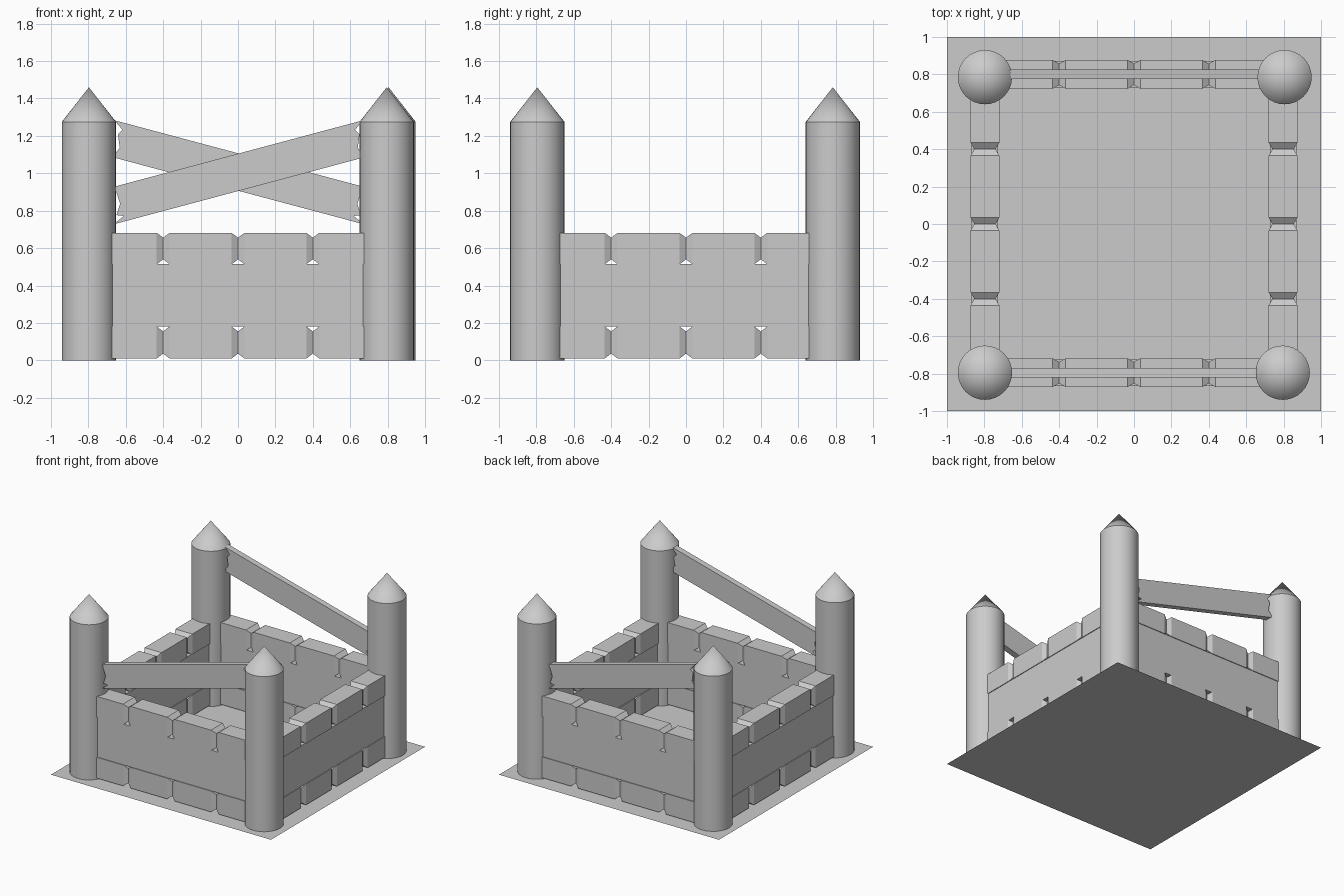
import bpy, bmesh, math
from mathutils import Matrix

if "Cube" in bpy.data.objects:
    bpy.data.objects.remove(bpy.data.objects["Cube"])


def make_object(name, bm, smooth=False):
    bmesh.ops.recalc_face_normals(bm, faces=bm.faces)
    mesh = bpy.data.meshes.new(name)
    bm.to_mesh(mesh)
    bm.free()
    ob = bpy.data.objects.new(name, mesh)
    bpy.context.collection.objects.link(ob)
    if smooth:
        bpy.context.view_layer.objects.active = ob
        ob.select_set(True)
        bpy.ops.object.shade_smooth_by_angle(angle=math.radians(35))
        ob.select_set(False)
    return ob


def add_box(bm, x0, x1, thick, z0, z1):
    m = Matrix.Translation(((x0 + x1) / 2, 0, (z0 + z1) / 2)) @ \
        Matrix.Diagonal((x1 - x0, thick, z1 - z0, 1))
    bmesh.ops.create_cube(bm, size=1, matrix=m)


# Stone block: box whose two end faces are chamfered all round
def add_block(bm, x0, x1, thick, z0, z1, run=0.035, dy=0.02, dz=0.026):
    rings = []
    for x, s in ((x0, 1), (x0 + run, 0), (x1 - run, 0), (x1, 1)):
        y, lo, hi = thick / 2 - s * dy, z0 + s * dz, z1 - s * dz
        rings.append([bm.verts.new((x, a, b)) for a, b in
                      ((-y, lo), (y, lo), (y, hi), (-y, hi))])
    for a, b in zip(rings, rings[1:]):
        for i in range(4):
            j = (i + 1) % 4
            bm.faces.new((a[i], a[j], b[j], b[i]))
    bm.faces.new(rings[0])
    bm.faces.new(rings[-1])


# Ground slab
bm = bmesh.new()
bmesh.ops.create_grid(bm, x_segments=1, y_segments=1, size=1)
make_object("base_plate", bm)

# Pointed corner posts
posts = {"front_left": (-0.797, -0.795), "front_right": (0.795, -0.795),
         "back_left": (-0.797, 0.785), "back_right": (0.805, 0.785)}
for name, (x, y) in posts.items():
    bm = bmesh.new()
    prof = [bm.verts.new(p) for p in
            ((0, 0, 0), (0.145, 0, 0), (0.145, 0, 1.275), (0, 0, 1.46))]
    edges = [bm.edges.new(p) for p in zip(prof, prof[1:])]
    bmesh.ops.spin(bm, geom=prof + edges, cent=(0, 0, 0), axis=(0, 0, 1),
                   angle=math.tau, steps=32)
    bmesh.ops.remove_doubles(bm, verts=bm.verts, dist=1e-4)
    make_object("post_" + name, bm, True).location = (x, y, 0)

# Walls: block course, slightly recessed panel, block course
for name, x, y, turn in (("front", 0, -0.795, 0), ("back", 0, 0.80, 0),
                         ("left", -0.797, 0, 90), ("right", 0.797, 0, 90)):
    bm = bmesh.new()
    add_box(bm, -0.8, 0.8, 0.142, 0.18, 0.515)
    for i in range(4):
        x0 = -0.8 + 0.4 * i
        add_block(bm, x0, x0 + 0.4, 0.154, 0.01, 0.181)
        add_block(bm, x0, x0 + 0.4, 0.154, 0.514, 0.682)
    ob = make_object("wall_" + name, bm)
    ob.location = (x, y, 0)
    ob.rotation_euler.z = math.radians(turn)

# Sloping planks with splintered ends, (x, height above the lower edge)
plank = [(-0.665, 0), (-0.61, 0.03), (-0.65, 0.045), (-0.63, 0.10),
         (-0.65, 0.165), (-0.665, 0.2), (0.67, 0.2), (0.625, 0.16),
         (0.65, 0.13), (0.64, 0.06), (0.68, 0)]
for name, y, turn in (("front", -0.795, 0), ("back", 0.80, 180)):
    bm = bmesh.new()
    face = bm.faces.new([bm.verts.new((x, -0.025, 0.905 + 0.267 * x + h))
                         for x, h in plank])
    ext = bmesh.ops.extrude_face_region(bm, geom=[face])["geom"]
    bmesh.ops.translate(bm, vec=(0, 0.05, 0),
                        verts=[v for v in ext if isinstance(v, bmesh.types.BMVert)])
    if not face.is_valid or len(bm.faces) < len(plank) + 2:
        bm.faces.new([v for v in bm.verts if v.co.y < 0])
    ob = make_object("plank_" + name, bm)
    ob.location = (0.008 if turn else 0, y, 0)
    ob.rotation_euler.z = math.radians(turn)
